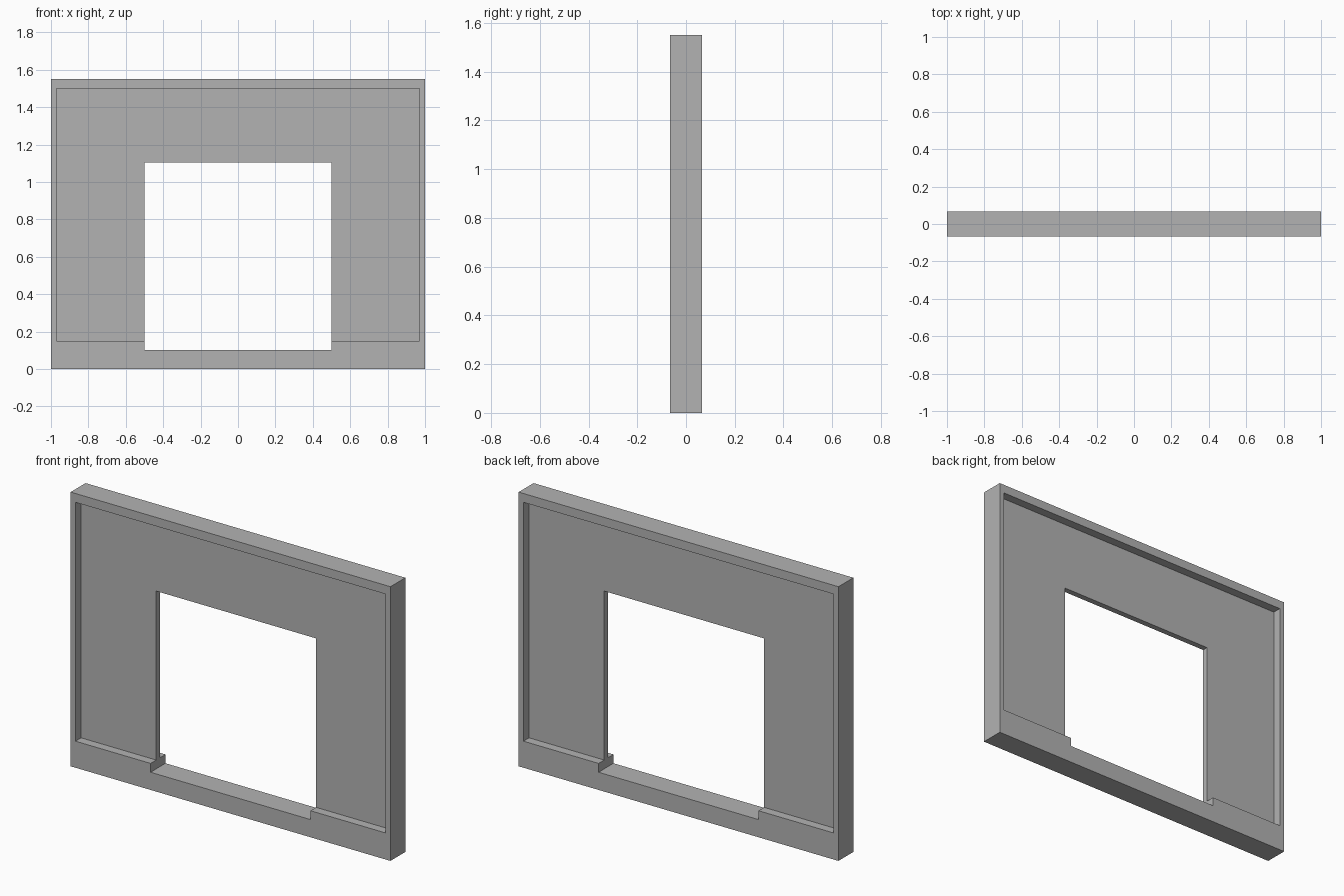
import bpy

if "Cube" in bpy.data.objects:
    bpy.data.objects.remove(bpy.data.objects["Cube"], do_unlink=True)

HALF_DEPTH = 0.0665    # half thickness of the outer frame
PANEL_HALF = 0.0165    # half thickness of the thin inner panel

grey = bpy.data.materials.new("plain_grey")
grey.use_nodes = True
colour = (0.45, 0.45, 0.45, 1)
grey.diffuse_color = colour
grey.node_tree.nodes["Principled BSDF"].inputs["Base Color"].default_value = colour


def box(name, x0, x1, y0, y1, z0, z1):
    """Axis-aligned block between the given limits."""
    bpy.ops.mesh.primitive_cube_add(size=1)
    ob = bpy.context.object
    ob.name = name
    ob.scale = (x1 - x0, y1 - y0, z1 - z0)
    ob.location = ((x0 + x1) / 2, (y0 + y1) / 2, (z0 + z1) / 2)
    bpy.ops.object.transform_apply(location=True, rotation=False, scale=True)
    ob.data.materials.append(grey)
    return ob


# Solid wall slab
wall = box("wall_panel", -1, 1, -HALF_DEPTH, HALF_DEPTH, 0, 1.55)

# Shallow recesses on both faces, and the window opening right through
cutters = [
    box("front_recess_cutter", -0.97, 0.97, -0.2, -PANEL_HALF, 0.15, 1.50),
    box("back_recess_cutter", -0.97, 0.97, PANEL_HALF, 0.2, 0.15, 1.50),
    box("window_cutter", -0.5, 0.5, -0.3, 0.3, 0.10, 1.105),
]

for cutter in cutters:
    bpy.ops.object.select_all(action='DESELECT')
    wall.select_set(True)
    bpy.context.view_layer.objects.active = wall
    mod = wall.modifiers.new(cutter.name, 'BOOLEAN')
    mod.operation = 'DIFFERENCE'
    mod.solver = 'EXACT'
    mod.object = cutter
    bpy.ops.object.modifier_apply(modifier=mod.name)
    bpy.data.objects.remove(cutter, do_unlink=True)
